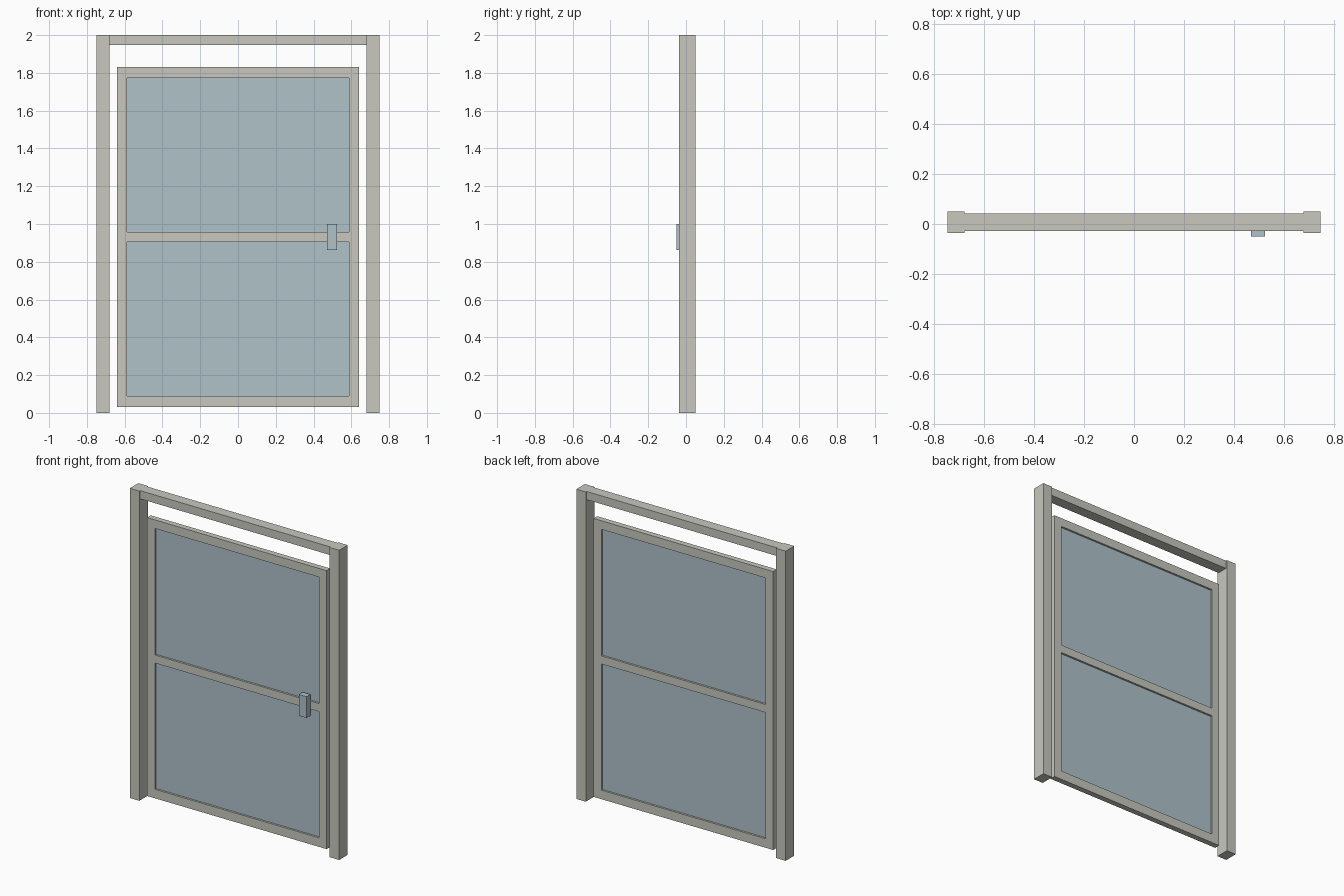
import bpy

if "Cube" in bpy.data.objects:
    bpy.data.objects.remove(bpy.data.objects["Cube"])


def material(name, color):
    m = bpy.data.materials.new(name)
    m.diffuse_color = (*color, 1.0)
    m.use_nodes = True
    m.node_tree.nodes["Principled BSDF"].inputs["Base Color"].default_value = m.diffuse_color
    return m


frame_grey = material("warm_grey", (0.578, 0.578, 0.527))
glass_blue = material("pale_blue", (0.429, 0.539, 0.584))

MID_Y = 0.0075  # shared centre plane of frame, leaf and glass


def box(name, x, y, z, mat):
    """Axis-aligned box given as (min, max) pairs."""
    bpy.ops.mesh.primitive_cube_add(size=1, location=[sum(r) / 2 for r in (x, y, z)])
    ob = bpy.context.object
    ob.name = name
    ob.data.name = name
    ob.scale = [r[1] - r[0] for r in (x, y, z)]
    bpy.ops.object.transform_apply(location=False, rotation=False, scale=True)
    ob.data.materials.append(mat)
    return ob


def depth(thickness):
    return (MID_Y - thickness / 2, MID_Y + thickness / 2)


POST_IN, POST_OUT = 0.68, 0.748
LEAF_IN, LEAF_OUT = 0.587, 0.641

# Outer posts and door stiles, mirrored left and right
for side, s in (("left", -1), ("right", 1)):
    box(f"{side}_post", sorted((s * POST_IN, s * POST_OUT)), depth(0.087),
        (0, 2), frame_grey)
    box(f"{side}_stile", sorted((s * LEAF_IN, s * LEAF_OUT)), depth(0.037),
        (0.032, 1.83), frame_grey)

# Lintel joining the posts
box("lintel", (-POST_IN, POST_IN), depth(0.07), (1.947, 2), frame_grey)

# Horizontal rails of the door leaf
for name, z in (("bottom_rail", (0.032, 0.09)),
                ("middle_rail", (0.905, 0.957)),
                ("top_rail", (1.774, 1.83))):
    box(name, (-LEAF_IN, LEAF_IN), depth(0.037), z, frame_grey)

# Recessed glass panes
for name, z in (("lower_pane", (0.09, 0.905)), ("upper_pane", (0.957, 1.774))):
    box(name, (-LEAF_IN, LEAF_IN), depth(0.012), z, glass_blue)

# Pull handle on the front of the door
box("handle", (0.47, 0.525), (-0.051, MID_Y - 0.0185), (0.863, 1.0), glass_blue)
